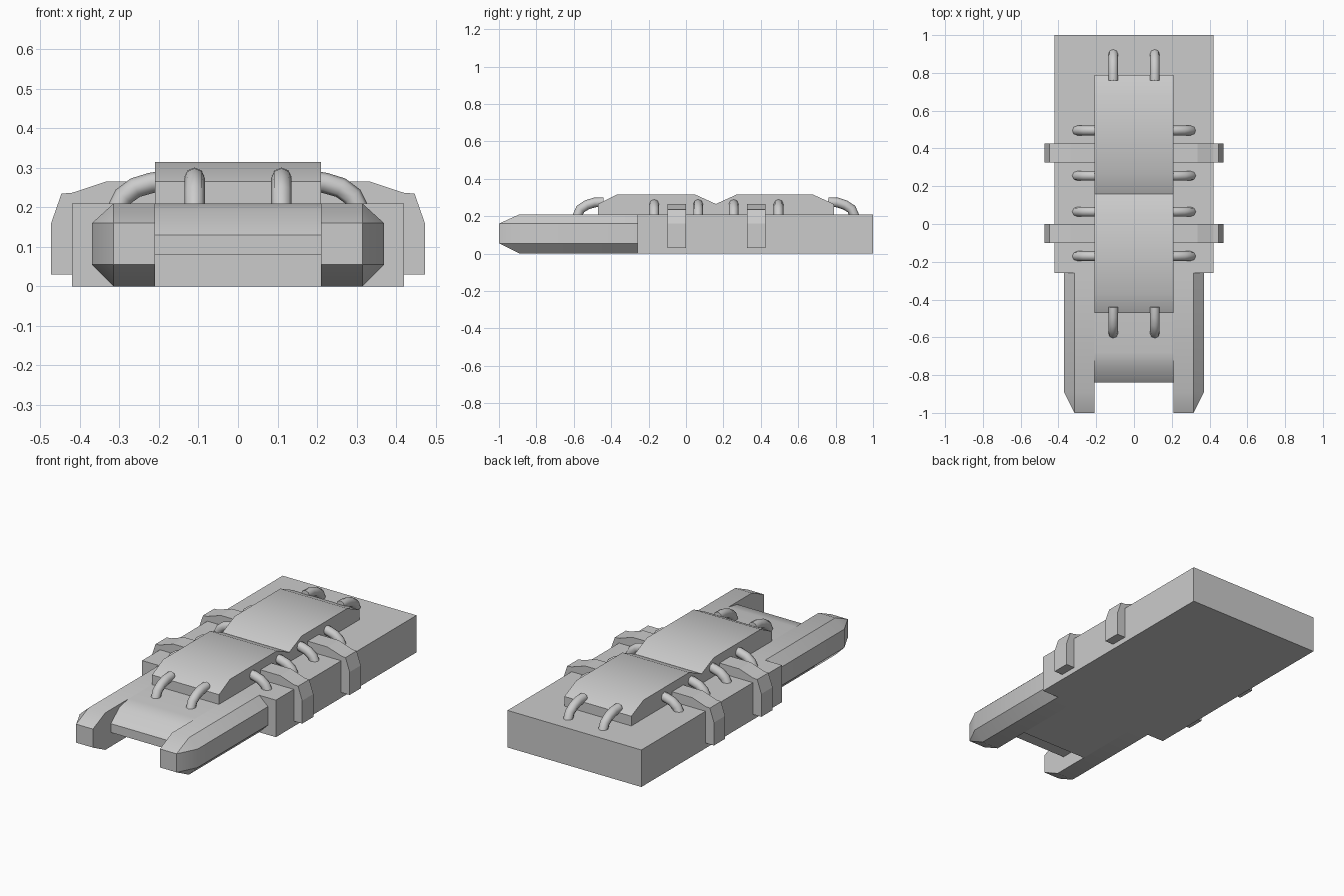
import bpy, bmesh, math

cube = bpy.data.objects.get("Cube")
if cube:
    bpy.data.objects.remove(cube, do_unlink=True)

GREY = (0.6, 0.6, 0.6, 1)
grey = bpy.data.materials.new("plain_grey")
grey.use_nodes = True
grey.diffuse_color = GREY
grey.node_tree.nodes["Principled BSDF"].inputs["Base Color"].default_value = GREY


def finish(obj, mirror=False, smooth=None):
    obj.data.materials.append(grey)
    if mirror:
        obj.modifiers.new("mirror", "MIRROR").use_axis[0] = True
    if smooth:
        bpy.ops.object.select_all(action="DESELECT")
        obj.select_set(True)
        bpy.context.view_layer.objects.active = obj
        bpy.ops.object.shade_smooth_by_angle(angle=math.radians(smooth))
    return obj


def link_mesh(name, bm):
    bmesh.ops.recalc_face_normals(bm, faces=bm.faces)
    mesh = bpy.data.meshes.new(name)
    bm.to_mesh(mesh)
    bm.free()
    obj = bpy.data.objects.new(name, mesh)
    bpy.context.collection.objects.link(obj)
    return obj


def prism(name, profile, axis, start, end, **kw):
    """Extrude a (y, z) profile along x, or an (x, z) profile along y."""
    bm = bmesh.new()
    place = lambda p, t: (t, p[0], p[1]) if axis == "x" else (p[0], t, p[1])
    rings = [[bm.verts.new(place(p, t)) for p in profile] for t in (start, end)]
    n = len(profile)
    for ring in rings:
        bm.faces.new(ring)
    for i in range(n):
        j = (i + 1) % n
        bm.faces.new((rings[0][i], rings[0][j], rings[1][j], rings[1][i]))
    return finish(link_mesh(name, bm), **kw)


def hose(name, path, mirror=True):
    curve = bpy.data.curves.new(name, "CURVE")
    curve.dimensions = "3D"
    curve.bevel_depth = 0.026
    curve.bevel_resolution = 2
    curve.use_fill_caps = True
    spline = curve.splines.new("POLY")
    spline.points.add(len(path) - 1)
    for point, co in zip(spline.points, path):
        point.co = (*co, 1)
    obj = bpy.data.objects.new(name, curve)
    bpy.context.collection.objects.link(obj)
    return finish(obj, mirror=mirror)


H = 0.21       # deck height
W = 0.21       # half width of the centre strip

# Main hull in two sections
for name, y0, y1 in (("main_body", -0.26, 0.58), ("rear_body", 0.58, 1.0)):
    prism(name, [(-0.42, 0), (0.42, 0), (0.42, H), (-0.42, H)], "y", y0, y1)

# Centre deck with a rounded, overhanging nose
prism("front_deck", [(-0.26, 0), (-0.67, 0), (-0.67, 0.08), (-0.84, 0.08), (-0.84, 0.13),
                     (-0.76, 0.195), (-0.68, H), (-0.26, H)], "x", -W, W, smooth=32)

# Chamfered front prongs
section = [(W, 0), (0.315, 0), (0.37, 0.055), (0.37, 0.16), (0.315, H), (W, H)]
tip = [(x, z) for x in (W, 0.315) for z in (0.055, 0.16)]
bm = bmesh.new()
for y, points in ((-0.26, section), (-0.89, section), (-1.0, tip)):
    for x, z in points:
        bm.verts.new((x, y, z))
bmesh.ops.convex_hull(bm, input=bm.verts)
bmesh.ops.dissolve_limit(bm, angle_limit=0.01, verts=bm.verts, edges=bm.edges)
finish(link_mesh("front_prong", bm), mirror=True, smooth=28)

# Two raised top plates
for name, ys in (("front_top_plate", (-0.47, -0.37, 0.05, 0.16)),
                 ("rear_top_plate", (0.16, 0.27, 0.68, 0.79))):
    a, b, c, d = ys
    prism(name, [(a, H - 0.02), (a, 0.265), (b, 0.315), (c, 0.315), (d, 0.265), (d, H - 0.02)],
          "x", -W, W, smooth=32)

# Clamps wrapping over the sides
clamp = [(0.41, 0.03), (0.473, 0.03), (0.473, 0.16), (0.447, 0.235), (0.42, 0.237),
         (0.335, 0.265), (0.2, 0.265), (0.2, 0.19), (0.41, 0.19)]
for name, y in (("front_clamp", -0.1), ("rear_clamp", 0.325)):
    prism(name, clamp, "y", y, y + 0.1, mirror=True)

# Hoses from the plates to the deck: (distance outwards, height)
side_arc = [(0.18, 0.268), (0.22, 0.262), (0.26, 0.25), (0.29, 0.228), (0.308, 0.19)]
for i, y in enumerate((-0.17, 0.065, 0.255, 0.495)):
    hose(f"side_hose_{i + 1}", [(x, y, z) for x, z in side_arc])

end_arc = [(0.0, 0.275), (0.05, 0.273), (0.09, 0.26), (0.125, 0.238), (0.145, 0.19)]
for name, y, way in (("front_hose", -0.44, -1), ("rear_hose", 0.76, 1)):
    hose(name, [(0.11, y + way * d, z) for d, z in end_arc])
